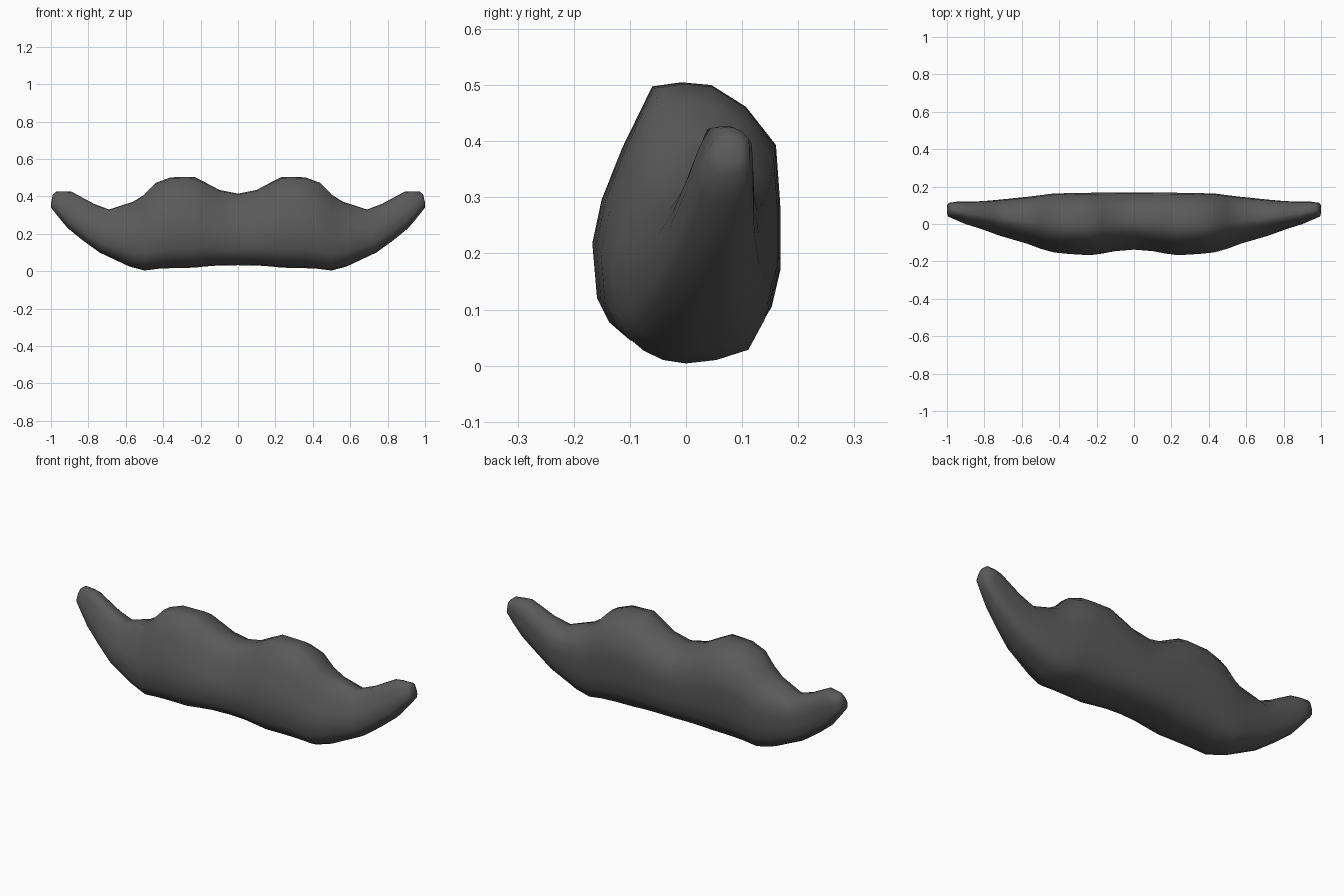
import bpy, bmesh

if "Cube" in bpy.data.objects:
    bpy.data.objects.remove(bpy.data.objects["Cube"])

# Cross-section outline: (u, v), u = -1 front .. 1 back, v = 0 bottom .. 1 top
PROFILE = [(-.36, .985), (-.68, .76), (-.9, .57), (-1, .41), (-.95, .21), (-.82, .12),
           (-.6, .055), (-.36, .015), (-.08, 0), (.3, .015), (.7, .06), (.9, .19),
           (1, .36), (1, .58), (.96, .77), (.64, .91), (.27, .99), (-.05, 1)]

# Stations from middle to tip: top x, top z, bottom x, bottom z, front y, back y
STATIONS = [
    (0, .415, 0, .032, -.137, .168),
    (.10, .435, .10, .031, -.145, .168),
    (.17, .472, .17, .026, -.158, .168),
    (.235, .505, .235, .019, -.167, .167),
    (.36, .502, .34, .017, -.160, .165),
    (.44, .472, .42, .014, -.152, .163),
    (.50, .41, .50, .004, -.132, .154),
    (.56, .372, .58, .025, -.105, .145),
    (.69, .33, .74, .10, -.062, .130),
    (.77, .36, .83, .165, -.030, .122),
    (.89, .425, .91, .23, .000, .120),
    (.93, .427, .96, .29, .020, .119),
    (.972, .425, 1.0, .34, .038, .113),
    (.99, .41, 1.0, .365, .055, .10),
]

bm = bmesh.new()
rings = []
for xt, zt, xb, zb, yf, yb in STATIONS:
    ring = []
    for u, v in PROFILE:
        y = (yf + yb) / 2 + u * (yb - yf) / 2
        ring.append(bm.verts.new((xb + (xt - xb) * v, y, zb + (zt - zb) * v)))
    rings.append(ring)

# Skin between neighbouring sections, then close the tip
n = len(PROFILE)
for a, b in zip(rings, rings[1:]):
    for i in range(n):
        j = (i + 1) % n
        bm.faces.new((a[i], a[j], b[j], b[i]))
bm.faces.new(rings[-1])

# Mirror the half to the other side
geom = bm.verts[:] + bm.edges[:] + bm.faces[:]
bmesh.ops.mirror(bm, geom=geom, axis='X', merge_dist=.0005)
bmesh.ops.remove_doubles(bm, verts=bm.verts[:], dist=.0005)
bmesh.ops.recalc_face_normals(bm, faces=bm.faces[:])
for f in bm.faces:
    f.smooth = True

mesh = bpy.data.meshes.new("moustache")
bm.to_mesh(mesh)
bm.free()
obj = bpy.data.objects.new("moustache", mesh)
bpy.context.collection.objects.link(obj)

# Dark grey hair
mat = bpy.data.materials.new("dark_hair")
mat.diffuse_color = (.1, .1, .1, 1)
mat.use_nodes = True
mat.node_tree.nodes["Principled BSDF"].inputs["Base Color"].default_value = mat.diffuse_color
mesh.materials.append(mat)
